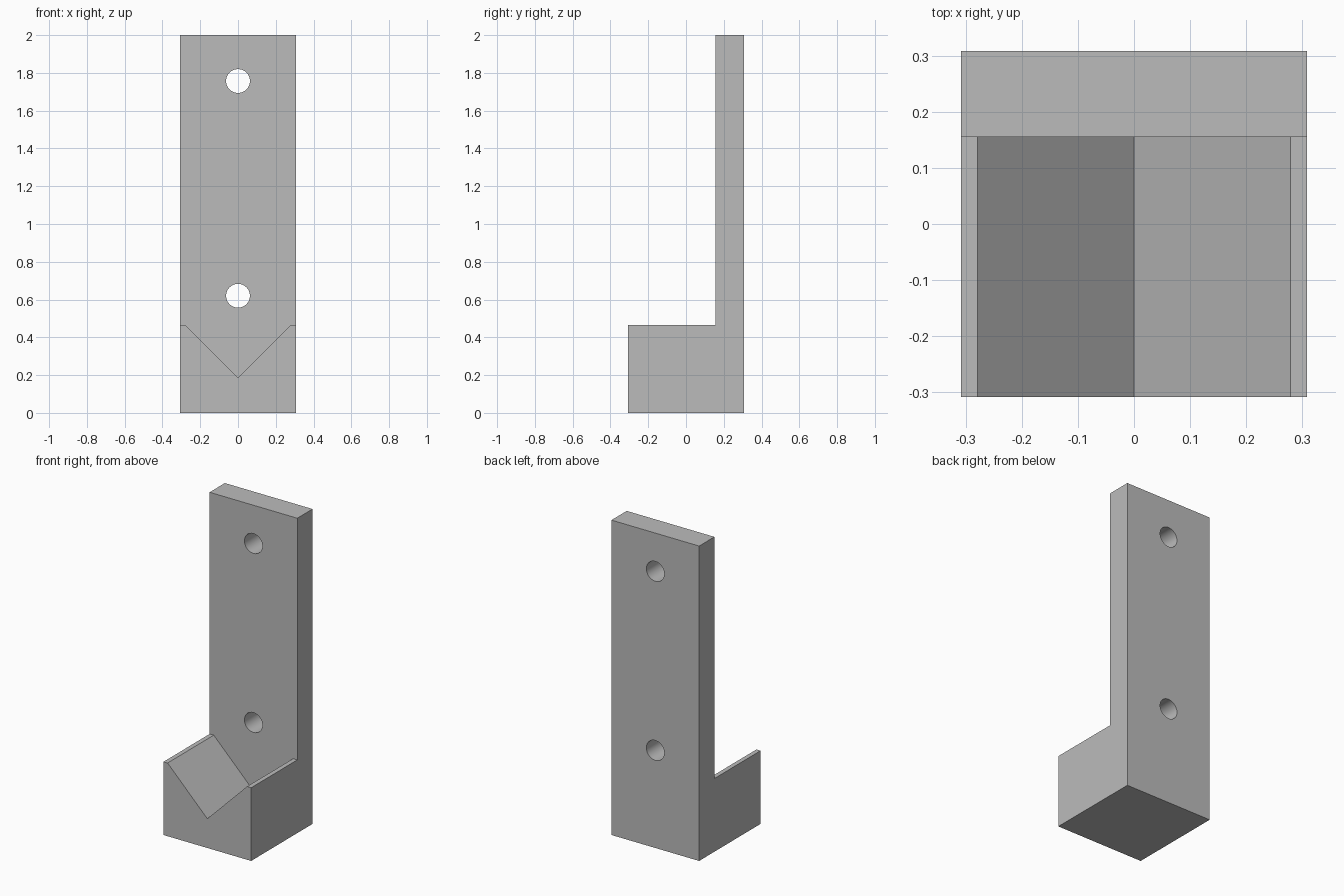
import bpy, bmesh, math
from mathutils import Vector

cube = bpy.data.objects.get("Cube")
if cube:
    bpy.data.objects.remove(cube, do_unlink=True)

HALF = 0.308         # half width and half depth
HEIGHT = 2.0
PLATE_FRONT = 0.155  # front face of the upright plate
BLOCK_TOP = 0.465
V_HALF, V_BOTTOM = 0.279, 0.186
HOLE_RADIUS = 0.063

grey = bpy.data.materials.new("plain grey")
grey.use_nodes = True
colour = (0.5, 0.5, 0.5, 1)
grey.diffuse_color = colour
grey.node_tree.nodes["Principled BSDF"].inputs["Base Color"].default_value = colour


def prism(name, profile, y0, y1):
    """Extrude an (x, z) outline from y0 to y1."""
    bm = bmesh.new()
    face = bm.faces.new([bm.verts.new((x, y0, z)) for x, z in profile])
    new = bmesh.ops.extrude_face_region(bm, geom=[face])["geom"]
    verts = [v for v in new if isinstance(v, bmesh.types.BMVert)]
    bmesh.ops.translate(bm, verts=verts, vec=Vector((0, y1 - y0, 0)))
    bmesh.ops.recalc_face_normals(bm, faces=bm.faces)
    mesh = bpy.data.meshes.new(name)
    bm.to_mesh(mesh)
    bm.free()
    mesh.materials.append(grey)
    obj = bpy.data.objects.new(name, mesh)
    bpy.context.collection.objects.link(obj)
    return obj


def cut(target, cutter):
    """Subtract the cutter, then discard it."""
    cutter.hide_render = True
    bpy.context.view_layer.objects.active = target
    mod = target.modifiers.new("cut", "BOOLEAN")
    mod.operation, mod.solver, mod.object = "DIFFERENCE", "EXACT", cutter
    bpy.ops.object.modifier_apply(modifier=mod.name)
    bpy.data.objects.remove(cutter, do_unlink=True)


# Solid blank
bracket = prism("v_block_bracket",
                [(-HALF, 0), (HALF, 0), (HALF, HEIGHT), (-HALF, HEIGHT)], -HALF, HALF)

# Clear the space in front of the plate, leaving the block with its V groove
cut(bracket, prism("front_cutter",
                   [(-1, BLOCK_TOP), (-V_HALF, BLOCK_TOP), (0, V_BOTTOM),
                    (V_HALF, BLOCK_TOP), (1, BLOCK_TOP), (1, 3), (-1, 3)],
                   -1, PLATE_FRONT))

# Two round screw holes through the plate
SIDES = 48
for z in (0.62, 1.757):
    ring = [(HOLE_RADIUS * math.cos(math.tau * i / SIDES),
             z + HOLE_RADIUS * math.sin(math.tau * i / SIDES)) for i in range(SIDES)]
    cut(bracket, prism("hole_cutter", ring, 0, 1))

bpy.ops.object.select_all(action="DESELECT")
bracket.select_set(True)
bpy.context.view_layer.objects.active = bracket
bpy.ops.object.shade_smooth_by_angle(angle=math.radians(30))
